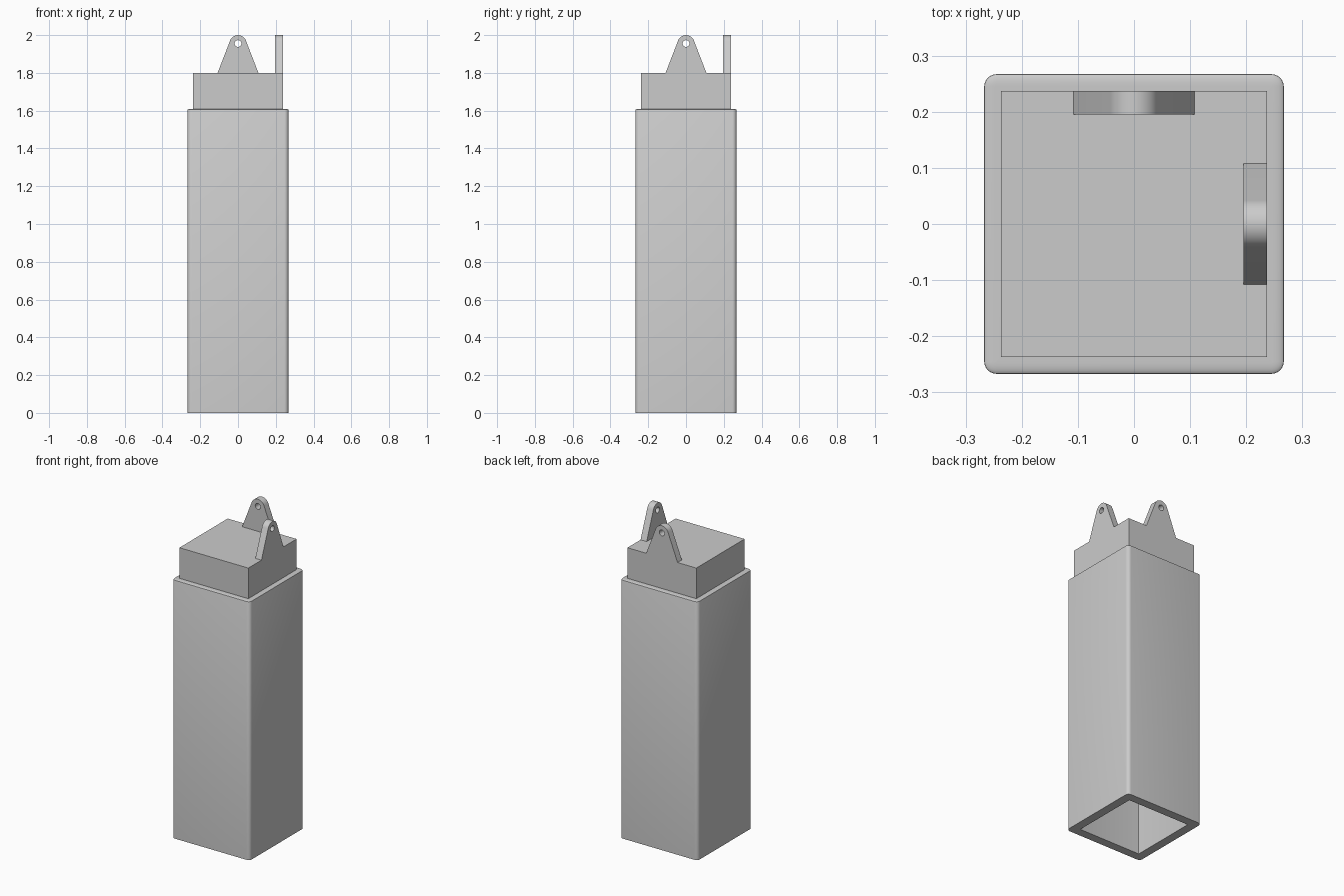
import bpy, bmesh
from math import pi, sin, cos, atan2, acos, hypot, radians

cube = bpy.data.objects.get("Cube")
if cube:
    bpy.data.objects.remove(cube)

grey = bpy.data.materials.new("plain grey")
grey.use_nodes = True
grey.diffuse_color = (0.6, 0.6, 0.6, 1)
grey.node_tree.nodes["Principled BSDF"].inputs["Base Color"].default_value = grey.diffuse_color

INNER, SECTION, OUTER = 0.213, 0.237, 0.267   # half widths
STEP, DECK, TOP = 1.61, 1.80, 2.0             # heights


def finish(obj):
    obj.data.materials.append(grey)
    bpy.ops.object.select_all(action="DESELECT")
    obj.select_set(True)
    bpy.context.view_layer.objects.active = obj
    bpy.ops.object.shade_smooth_by_angle(angle=radians(30))


def square_loop(half, radius, steps):
    """Square outline, with rounded corners when steps > 0."""
    pts = []
    for corner in range(4):
        for i in range(steps + 1):
            mid = pi / 4 + corner * pi / 2
            sx, sy = (1 if cos(mid) > 0 else -1), (1 if sin(mid) > 0 else -1)
            a = corner * pi / 2 + (pi / 2 * i / steps if steps else pi / 4)
            r = radius if steps else 0
            pts.append((sx * (half - r) + r * cos(a), sy * (half - r) + r * sin(a)))
    return pts


def loft(name, rings, steps=0, capped=False):
    """Skin rings of (half width, corner radius, height)."""
    bm = bmesh.new()
    loops = [[bm.verts.new((x, y, z)) for x, y in square_loop(h, r, steps)]
             for h, r, z in rings]
    for a, b in zip(loops, loops[1:]):
        n = len(a)
        for i in range(n):
            j = (i + 1) % n
            bm.faces.new((a[i], a[j], b[j], b[i]))
    if capped:
        bm.faces.new(loops[0][::-1])
        bm.faces.new(loops[-1])
    bm.normal_update()
    mesh = bpy.data.meshes.new(name)
    bm.to_mesh(mesh)
    bm.free()
    obj = bpy.data.objects.new(name, mesh)
    bpy.context.collection.objects.link(obj)
    finish(obj)


# Outer tube: bore, foot rim, walls and softly eased top rim
R, EASE, DROP = 0.022, 0.02, 0.006
rim = []
for i in range(7):
    t = i / 6 * pi / 2
    inset = EASE * (1 - cos(t))
    rim.append((OUTER - inset, R - inset, STEP - DROP + DROP * sin(t)))
loft("outer_tube",
     [(INNER, 0.001, STEP), (INNER, 0.001, 0), (OUTER, R, 0)] + rim
     + [(SECTION, 0.001, STEP)], steps=6)

# Inner section: capped block standing out of the tube
loft("inner_section",
     [(INNER, 0, DECK - 0.024), (INNER, 0, STEP), (SECTION, 0, STEP), (SECTION, 0, DECK)],
     capped=True)


# Lugs: tapered plates with a rounded end and a pin hole
def lug(name, location, turn):
    base, r, thick = 0.108, 0.045, 0.042
    h = TOP - r - DECK
    start = atan2(-h, base) + acos(r / hypot(base, h))
    sweep = pi - 2 * start
    outline = [(-base, -h), (base, -h)]
    outline += [(r * cos(start + sweep * i / 16), r * sin(start + sweep * i / 16))
                for i in range(17)]
    hole = [(0.018 * cos(2 * pi * i / 24), 0.018 * sin(2 * pi * i / 24)) for i in range(24)]
    curve = bpy.data.curves.new(name, "CURVE")
    curve.dimensions = "2D"
    curve.fill_mode = "BOTH"
    curve.extrude = thick / 2
    for pts in (outline, hole):
        spline = curve.splines.new("POLY")
        spline.points.add(len(pts) - 1)
        for p, (x, y) in zip(spline.points, pts):
            p.co = (x, y, 0, 1)
        spline.use_cyclic_u = True
    obj = bpy.data.objects.new(name, curve)
    bpy.context.collection.objects.link(obj)
    obj.location = location
    obj.rotation_euler = (pi / 2, 0, turn)
    bpy.ops.object.select_all(action="DESELECT")
    obj.select_set(True)
    bpy.context.view_layer.objects.active = obj
    bpy.ops.object.convert(target="MESH")
    obj = bpy.context.view_layer.objects.active
    # Weld the plate's faces to its edge walls
    bm = bmesh.new()
    bm.from_mesh(obj.data)
    bmesh.ops.remove_doubles(bm, verts=bm.verts, dist=0.0002)
    bmesh.ops.recalc_face_normals(bm, faces=bm.faces)
    bm.to_mesh(obj.data)
    bm.free()
    finish(obj)


offset = SECTION - 0.021
lug("back_lug", (0, offset, TOP - 0.045), 0)
lug("left_lug", (offset, 0, TOP - 0.045), pi / 2)
